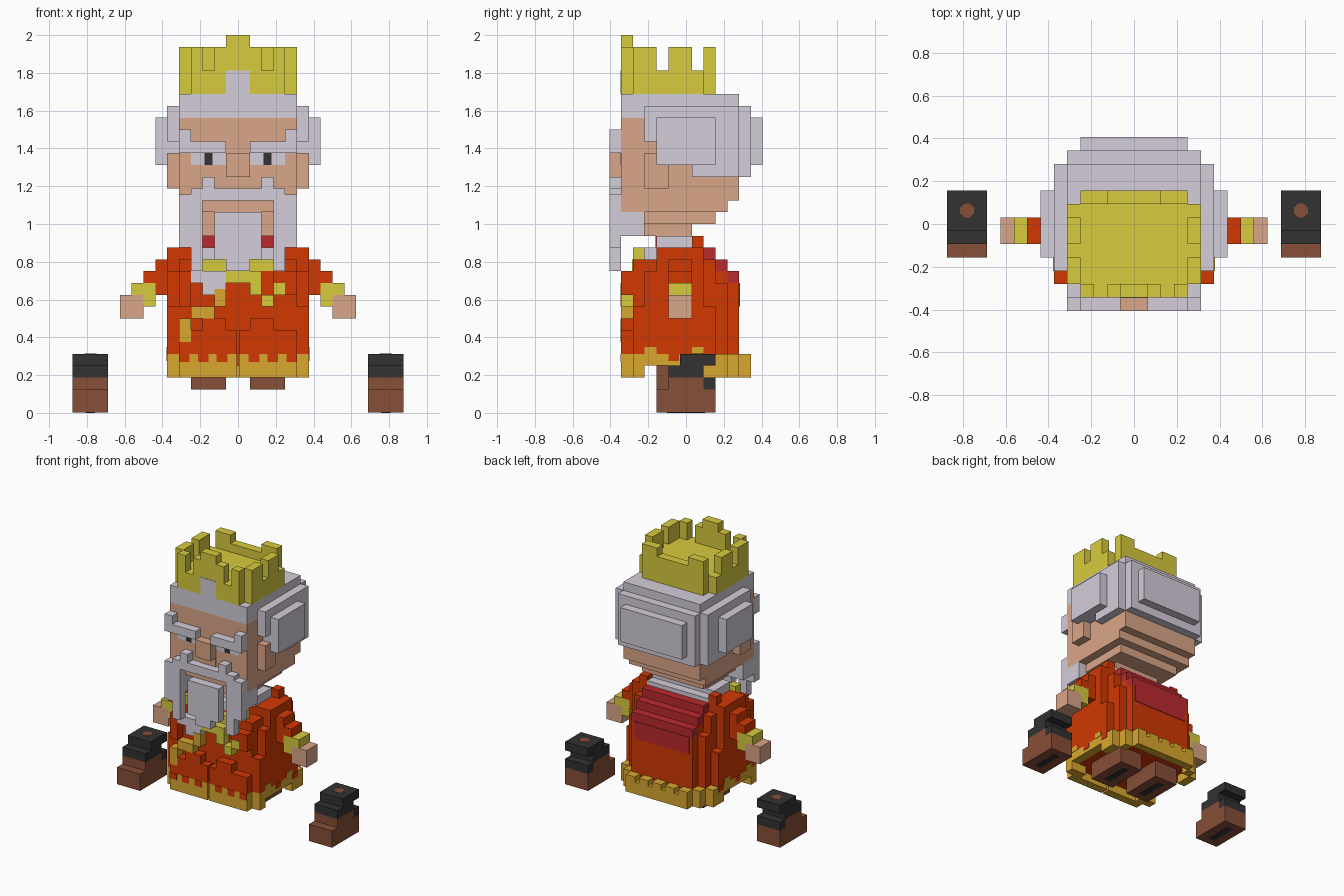
import bpy, bmesh, math
from mathutils import Matrix

if "Cube" in bpy.data.objects:
    bpy.data.objects.remove(bpy.data.objects["Cube"])

U = 1 / 16  # one block

# Flat colours (sRGB bytes converted to linear)
PALETTE = {
    "gold": (215, 203, 62), "grey": (212, 205, 217), "skin": (218, 166, 137),
    "orange": (210, 56, 4), "mustard": (217, 167, 47), "dark": (50, 50, 50),
    "brown": (135, 78, 56), "red": (186, 41, 46)}


def linear(c):
    c /= 255
    return c / 12.92 if c <= 0.04045 else ((c + 0.055) / 1.055) ** 2.4


MATS = {}
for name, rgb in PALETTE.items():
    m = bpy.data.materials.new(name)
    m.use_nodes = True
    col = [linear(c) for c in rgb] + [1]
    m.diffuse_color = col
    m.node_tree.nodes["Principled BSDF"].inputs["Base Color"].default_value = col
    MATS[name] = m


def part(name, colour, boxes, mirror=True):
    """Boxes are x0, x1, y0, y1, z0, z1 in blocks; off-centre ones may be mirrored."""
    bm = bmesh.new()
    todo = list(boxes)
    if mirror:
        todo += [(-b[1], -b[0], *b[2:]) for b in boxes if b[0] != -b[1]]
    for x0, x1, y0, y1, z0, z1 in todo:
        mat = (Matrix.Translation(((x0 + x1) / 2 * U, (y0 + y1) / 2 * U, (z0 + z1) / 2 * U))
               @ Matrix.Diagonal(((x1 - x0) * U, (y1 - y0) * U, (z1 - z0) * U, 1)))
        bmesh.ops.create_cube(bm, size=1, matrix=mat)
    me = bpy.data.meshes.new(name)
    bm.to_mesh(me)
    bm.free()
    me.materials.append(MATS[colour])
    ob = bpy.data.objects.new(name, me)
    bpy.context.collection.objects.link(ob)
    return ob


# Crown: cross-shaped base with cut corners, then battlements
part("crown", "gold", [
    (-4, 4, -5.5, 2.5, 27, 29), (4, 5, -4.5, 1.5, 27, 29),
    (3, 4, -5.5, -4.5, 29, 31), (-2, 2, -5.5, -4.5, 29, 31),
    (-1, 1, -5.5, -4.5, 31, 32), (4, 5, -4.5, -2.5, 29, 31),
    (4, 5, -1.5, 0.5, 29, 31), (2, 4, 1.5, 2.5, 29, 31), (-2, 2, 1.5, 2.5, 29, 30)])
part("hair_point", "grey", [(-1, 1, -5.55, -5.5, 27, 29)])

# Hair: cap, sides, side puffs, back layers
part("hair", "grey", [
    (-5, 5, -5.5, 4.5, 25, 27),
    (5, 6, -3.5, 4.5, 23, 26), (5, 6, -2.5, 4.5, 21, 23), (5, 6, 0.5, 4.5, 20, 21),
    (6, 7, -2.5, 2.5, 21, 25),
    (-5, 5, 4.5, 5.5, 20, 26), (-4, 4, 5.5, 6.5, 21, 25)])

# Head with stepped jaw, ears and nose
part("head", "skin", [
    (-5, 5, -5.5, 4.5, 18, 25), (-5, 5, -5.5, 3.5, 17, 18),
    (-4, 4, -3.5, 2.5, 16, 17), (-3, 3, -3.5, 0.5, 15, 16)])
part("ears", "skin", [(5, 6, -3.5, -1.5, 19, 22)])
part("nose", "skin", [(-1, 1, -6.5, -5.5, 20, 22), (-1, 1, -5.6, -5.5, 19, 20)])
part("eyebrows", "grey", [(1, 5, -6.5, -5.5, 22, 23), (4, 5, -6.5, -5.5, 23, 24)])
part("eye_whites", "grey", [(1, 4, -5.53, -5.5, 21, 22)])
part("pupils", "dark", [(2.15, 2.85, -5.56, -5.5, 21, 22)])

# Beard and moustache
part("beard", "grey", [
    (-4, 4, -6.5, -5.5, 18, 19), (2, 3, -6.5, -5.5, 19, 20),
    (3, 5, -6.5, -5.5, 14, 18), (3, 5, -5.5, -3.5, 15, 17),
    (4, 5, -6.5, -5.5, 18, 18.5), (3, 4, -6.5, -5.5, 12, 14),
    (-2, 2, -6.5, -5.5, 13, 17), (-1, 1, -6.5, -5.5, 12, 13)])
part("beard_tip", "grey", [(-4, -1, -5.5, -4.5, 11, 12), (-3, -1, -5.5, -4.5, 10, 11)],
     mirror=False)

# Collar and hood
part("collar", "grey", [
    (-4, 4, -2.5, 0.5, 14, 15), (-4, 4, 0.5, 1.5, 14, 14.5), (-3, 3, -3.5, 0.5, 13, 14)])
part("collar_lining", "red", [(2, 3, -2.6, -2.5, 14, 15)])
part("hood", "red", [
    (-4, 4, 1.5, 2.5, 13, 14), (-4, 4, 2.5, 3.5, 12, 13),
    (-4, 4, 3.5, 4.5, 11, 12), (-3.6, 3.6, 4.5, 4.56, 9, 11)])

# Robe: core, stepped back, side panels, shoulders, sleeves and front flaps
part("robe", "orange", [
    (-5, 5, -4.5, 3.5, 4, 11), (-4, 4, 3.5, 4.5, 4, 11),
    (-5, 5, -4.5, 2.5, 11, 13), (-4, 4, 2.5, 3.5, 11, 12), (-5, 5, -2.5, 1.5, 13, 14),
    (5, 6, -4.5, 2.5, 5, 9), (5, 6, -3.5, 1.5, 9, 12), (5, 6, -2.5, 1.5, 12, 14),
    (4, 5, 0.5, 1.5, 14, 15)])
part("sleeves", "orange", [(6, 7, -1.5, 0.5, 10, 13), (7, 8, -1.5, 0.5, 11, 12)])
part("front_flaps", "orange", [
    (0.1, 5, -5.5, -4.5, 5, 7), (1, 3, -5.5, -4.5, 7, 8)])
part("chest_panel", "orange", [(3, 5, -5.5, -4.5, 10, 12)], mirror=False)
part("chest_panel_side", "orange", [(-5, -4, -5.5, -4.5, 9, 12)], mirror=False)

# Cuffs and hands
part("cuffs", "gold", [(7, 8, -1.5, 0.5, 9, 11), (8, 9, -1.5, 0.5, 10, 11)])
part("hands", "skin", [(8, 10, -1.5, 0.5, 8, 10)])

# Gold chain on the chest and the sash
part("chain_shoulders", "gold", [
    (1, 3, -4.56, -3.5, 12, 13), (3, 4, -4.5, -3.5, 13, 14)])
part("chain", "gold", [
    (-1, 2, -5.5, -4.5, 11, 12), (1, 2, -5.5, -4.5, 10, 11),
    (3, 4, -5.55, -4.5, 10, 11), (2, 3, -5.5, -4.5, 9, 10)], mirror=False)
part("sash", "mustard", [
    (-2, -1, -5.55, -4.5, 9, 10.5), (-4, -2, -5.5, -4.5, 8, 9),
    (-5, -4, -5.55, -4.5, 6, 8)], mirror=False)

# Hem: stepped ring around the robe, with scallops
part("hem", "mustard", [
    (0.1, 5, -5.5, -4.5, 3, 5), (5, 6, -4.5, -3.5, 3, 5), (4, 5, -4.5, -3.5, 3, 4),
    (5, 6, -3.5, 1.5, 4, 5), (5, 6, 1.5, 3.5, 3, 5), (4, 5, 3.5, 4.5, 3, 5),
    (-4, 4, 4.5, 5.5, 3, 4.4)])
part("hem_back_scallops", "mustard",
     [(x, x + 1.2, 4.5, 5.5, 4.4, 5) for x in (-4, -2.3, -0.6, 1.1, 2.8)], mirror=False)
part("hem_drips", "orange",
     [(x, x + 0.9, -5.55, -5.5, 4.3, 5) for x in (0.9, 2.5, 4.1)]
     + [(6, 6.05, y, y + 0.9, 4.4, 5) for y in (-1.5, 1.6)])
part("hem_bumps", "mustard", [(6, 6.05, y, y + 1, 5, 5.6) for y in (-3.5, 0.5)])

# Legs under the robe
part("legs", "brown", [(1, 4, -2.5, 2.5, 2, 4)])
part("leg_soles", "dark", [(2.1, 2.9, -1.6, 1.6, 1.97, 2)])

# Separate boots: brown foot, dark stacked cuffs, heel
part("boots", "brown", [(11, 14, -2.5, 2.5, 0.02, 2), (11, 14, -1.5, 1.5, 2, 3)])
part("boot_tops", "dark", [
    (11, 14, -0.5, 2.5, 4, 5), (11, 14, -1.5, 1.5, 3, 4), (11, 14, 1.5, 2.5, 2, 3)])
part("boot_soles", "dark", [(12.1, 12.9, -1.6, 1.6, 0, 0.02)])
for side, label in ((1, "left"), (-1, "right")):
    bpy.ops.mesh.primitive_cylinder_add(
        vertices=8, radius=0.035, depth=0.004, rotation=(0, 0, math.pi / 8),
        location=(side * 12.5 * U, 1.0 * U, 5 * U))
    spot = bpy.context.object
    spot.name = label + "_boot_opening"
    spot.data.materials.append(MATS["brown"])
